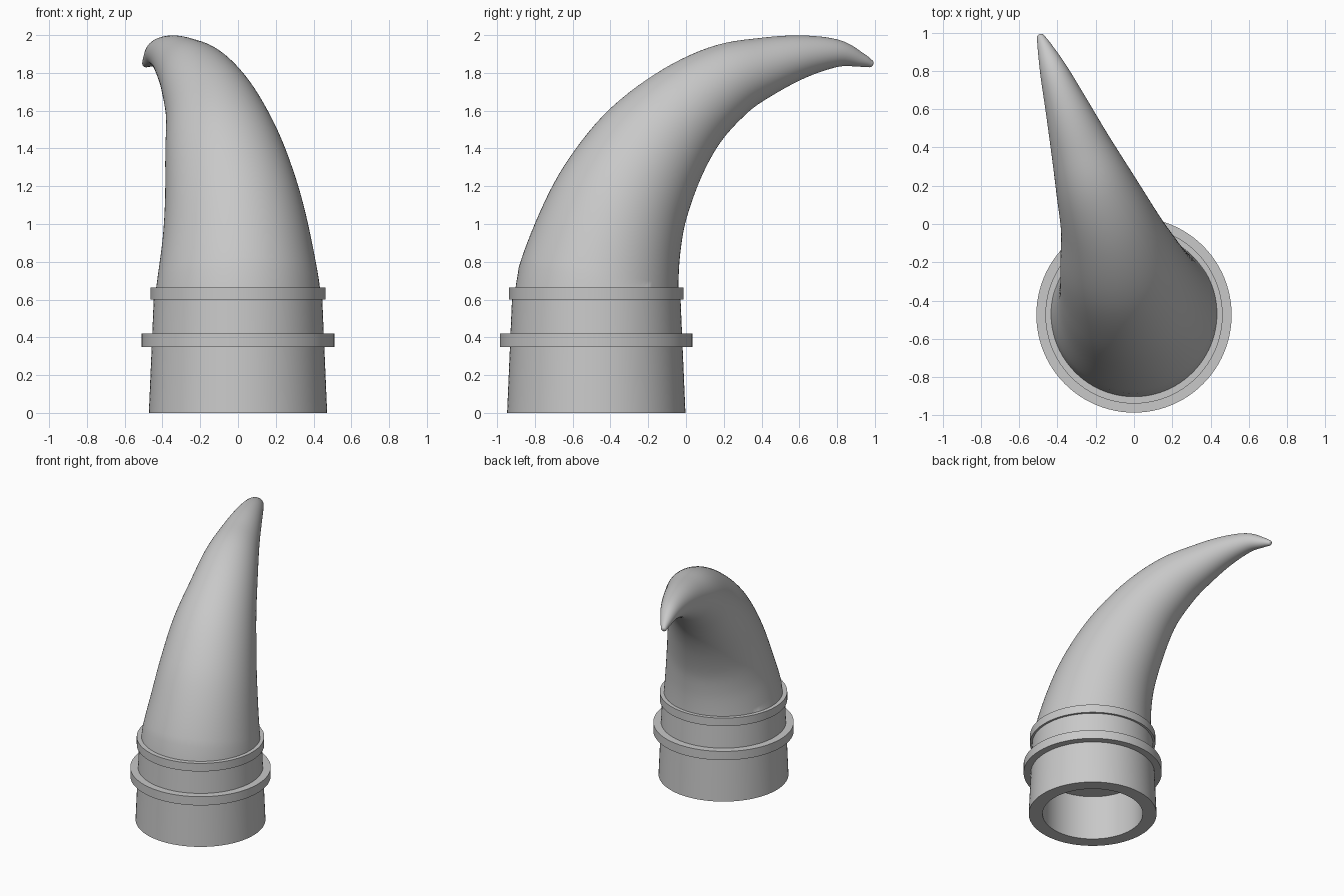
import bpy, bmesh, math
from mathutils import Vector

cube = bpy.data.objects.get("Cube")
if cube:
    bpy.data.objects.remove(cube)

grey = bpy.data.materials.new("plain_grey")
grey.use_nodes = True
grey.diffuse_color = (0.58, 0.58, 0.58, 1)
grey.node_tree.nodes["Principled BSDF"].inputs["Base Color"].default_value = (0.58, 0.58, 0.58, 1)

SIDES = 96
BASE_Y = -0.475


def finish(name, bm, angle):
    bmesh.ops.remove_doubles(bm, verts=bm.verts, dist=1e-5)
    bmesh.ops.recalc_face_normals(bm, faces=bm.faces)
    mesh = bpy.data.meshes.new(name)
    bm.to_mesh(mesh)
    bm.free()
    mesh.materials.append(grey)
    obj = bpy.data.objects.new(name, mesh)
    bpy.context.collection.objects.link(obj)
    bpy.ops.object.select_all(action='DESELECT')
    obj.select_set(True)
    bpy.context.view_layer.objects.active = obj
    bpy.ops.object.shade_smooth_by_angle(angle=math.radians(angle))
    return obj


def lathe(name, profile):
    """Spin a closed (radius, height) outline about the base axis."""
    bm = bmesh.new()
    verts = [bm.verts.new((r, BASE_Y, z)) for r, z in profile]
    edges = [bm.edges.new((a, b)) for a, b in zip(verts, verts[1:] + verts[:1])]
    bmesh.ops.spin(bm, geom=verts + edges, cent=(0, BASE_Y, 0), axis=(0, 0, 1),
                   angle=math.tau, steps=SIDES, use_merge=True)
    return finish(name, bm, 30)


def collar(name, radius, bottom, top):
    return lathe(name, [(0.41, bottom), (radius, bottom), (radius, top), (0.41, top)])


# Hollow sleeve and its two collars
lathe("socket_sleeve", [(0, 0.36), (0.37, 0.36), (0.37, 0), (0.472, 0), (0.445, 0.63), (0, 0.63)])
collar("lower_collar", 0.51, 0.35, 0.42)
collar("upper_collar", 0.463, 0.60, 0.665)

# Horn centre line with radius: x, y, z, r
STATIONS = [Vector(s) for s in (
    (0, -0.473, 0.50, 0.445), (0, -0.469, 0.66, 0.434), (-0.01, -0.41, 0.925, 0.392),
    (-0.035, -0.325, 1.155, 0.355), (-0.08, -0.185, 1.395, 0.31), (-0.135, 0, 1.602, 0.253),
    (-0.21, 0.21, 1.752, 0.204), (-0.285, 0.42, 1.835, 0.155), (-0.355, 0.62, 1.888, 0.112),
    (-0.42, 0.8, 1.903, 0.073), (-0.467, 0.925, 1.869, 0.038), (-0.487, 0.975, 1.85, 0.021))]


def catmull(p, t):
    a, b, c, d = p
    return 0.5 * (2 * b + (c - a) * t + (2 * a - 5 * b + 4 * c - d) * t ** 2
                  + (3 * b - a - 3 * c + d) * t ** 3)


STEPS = 6
ext = STATIONS + [2 * STATIONS[-1] - STATIONS[-2]]
path = [catmull(ext[i:i + 4], k / STEPS) for i in range(len(ext) - 3) for k in range(STEPS)]
path.append(STATIONS[-1])

# Round cap beyond the last station
end = STATIONS[-1]
heading = (end - path[-2]).to_3d().normalized()
for k in range(1, 5):
    a = k * math.pi / 10
    tip = end.to_3d() + heading * end.w * math.sin(a) * 0.8
    path.append(Vector((*tip, end.w * math.cos(a))))

# Skin the horn with rings square to the centre line
bm = bmesh.new()
rings = []
for i, p in enumerate(path):
    if i == 0:
        tangent = Vector((0, 0, 1))
    else:
        tangent = (path[min(i + 1, len(path) - 1)] - path[i - 1]).to_3d().normalized()
    side = Vector((1, 0, 0))
    side = (side - tangent * side.dot(tangent)).normalized()
    up = tangent.cross(side)
    rings.append([bm.verts.new(p.to_3d() + p.w * (side * math.cos(math.tau * k / SIDES)
                                                 + up * math.sin(math.tau * k / SIDES)))
                  for k in range(SIDES)])
for low, high in zip(rings, rings[1:]):
    for k in range(SIDES):
        n = (k + 1) % SIDES
        bm.faces.new((low[k], low[n], high[n], high[k]))
bm.faces.new(rings[0][::-1])
bm.faces.new(rings[-1])
finish("curved_horn", bm, 60)
